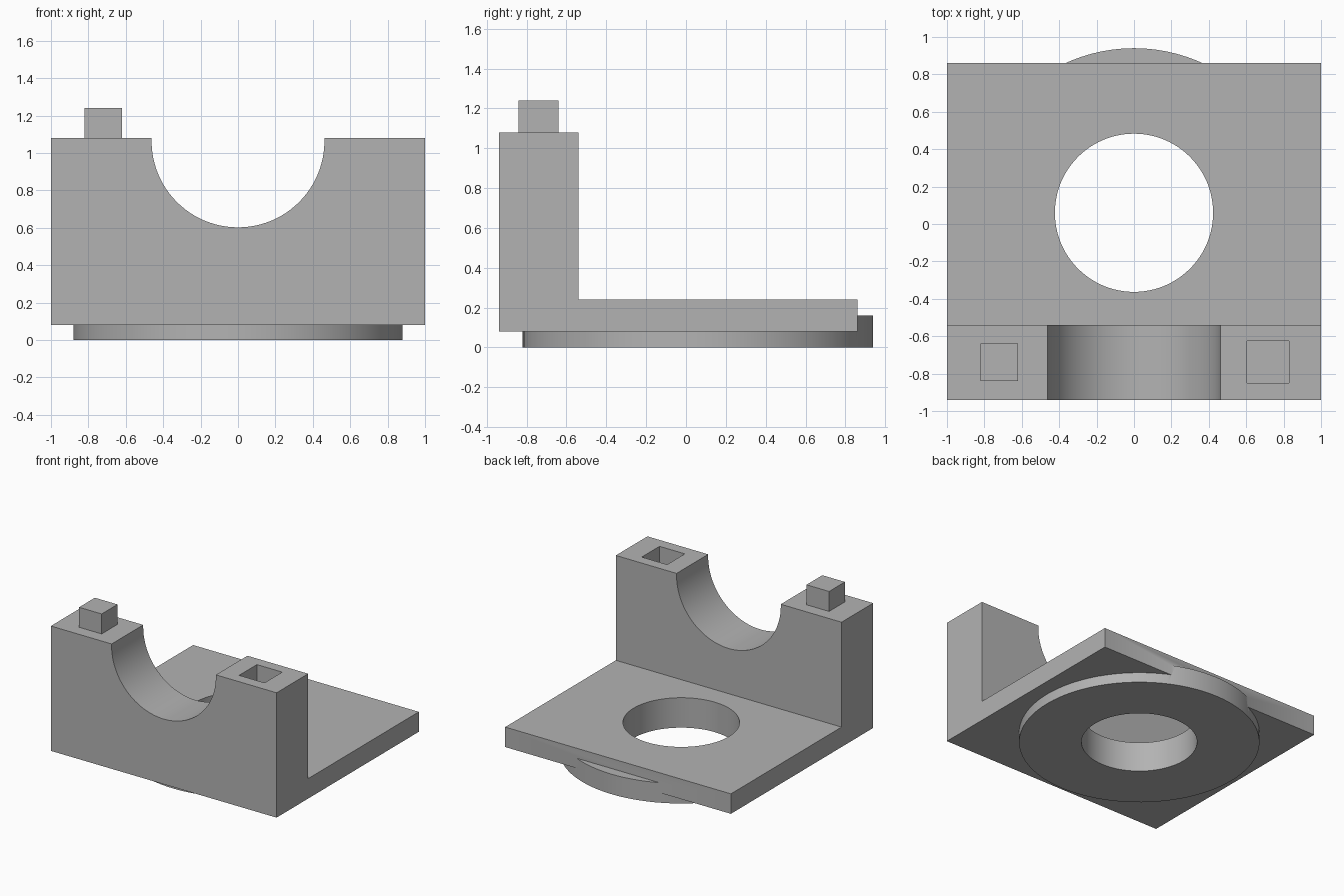
import bpy, bmesh, math
from mathutils import Matrix, Vector

cube = bpy.data.objects.get("Cube")
if cube:
    bpy.data.objects.remove(cube, do_unlink=True)

grey = bpy.data.materials.new("plain grey")
grey.use_nodes = True
colour = (0.45, 0.45, 0.45, 1)
grey.diffuse_color = colour
grey.node_tree.nodes["Principled BSDF"].inputs["Base Color"].default_value = colour


def make_object(name, bm):
    bmesh.ops.recalc_face_normals(bm, faces=bm.faces)
    mesh = bpy.data.meshes.new(name)
    bm.to_mesh(mesh)
    bm.free()
    mesh.materials.append(grey)
    obj = bpy.data.objects.new(name, mesh)
    bpy.context.collection.objects.link(obj)
    return obj


def box(name, low, high):
    low, high = Vector(low), Vector(high)
    bm = bmesh.new()
    bmesh.ops.create_cube(bm, size=1, matrix=Matrix.Translation((low + high) / 2)
                          @ Matrix.Diagonal((*(high - low), 1)))
    return make_object(name, bm)


def cylinder(name, radius, depth, centre, along_y=False):
    bm = bmesh.new()
    turn = Matrix.Rotation(math.pi / 2 if along_y else 0, 4, "X")
    bmesh.ops.create_cone(bm, cap_ends=True, segments=96, radius1=radius, radius2=radius,
                          depth=depth, matrix=Matrix.Translation(centre) @ turn)
    return make_object(name, bm)


def combine(target, tool, operation):
    mod = target.modifiers.new(tool.name, "BOOLEAN")
    mod.operation = operation
    mod.solver = "EXACT"
    mod.object = tool
    bpy.context.view_layer.objects.active = target
    bpy.ops.object.modifier_apply(modifier=mod.name)
    bpy.data.objects.remove(tool, do_unlink=True)


# L-shaped bracket: side profile in y and z, extruded across x
profile = [(-0.94, 0.08), (0.86, 0.08), (0.86, 0.24),
           (-0.54, 0.24), (-0.54, 1.08), (-0.94, 1.08)]
bm = bmesh.new()
face = bm.faces.new([bm.verts.new((-1, y, z)) for y, z in profile])
side = bmesh.ops.extrude_face_region(bm, geom=[face])["geom"]
bmesh.ops.translate(bm, vec=(2, 0, 0),
                    verts=[v for v in side if isinstance(v, bmesh.types.BMVert)])
bracket = make_object("bracket", bm)

# Round boss under the base, then the bore through both
combine(bracket, cylinder("boss", 0.88, 0.16, (0, 0.06, 0.08)), "UNION")
combine(bracket, cylinder("bore", 0.423, 1, (0, 0.06, 0.1)), "DIFFERENCE")

# Half-round saddle and square socket in the upright wall
combine(bracket, cylinder("saddle", 0.462, 0.8, (0, -0.74, 1.064), True), "DIFFERENCE")
combine(bracket, box("saddle_top", (-0.462, -1.1, 1.064), (0.462, -0.4, 1.7)), "DIFFERENCE")
combine(bracket, box("socket", (0.605, -0.85, 0.88), (0.83, -0.625, 1.3)), "DIFFERENCE")

# Square peg on the other side
box("locating_peg", (-0.82, -0.84, 1.06), (-0.62, -0.64, 1.24))

bpy.ops.object.select_all(action="DESELECT")
bracket.select_set(True)
bpy.context.view_layer.objects.active = bracket
bpy.ops.object.shade_smooth_by_angle(angle=math.radians(30))
